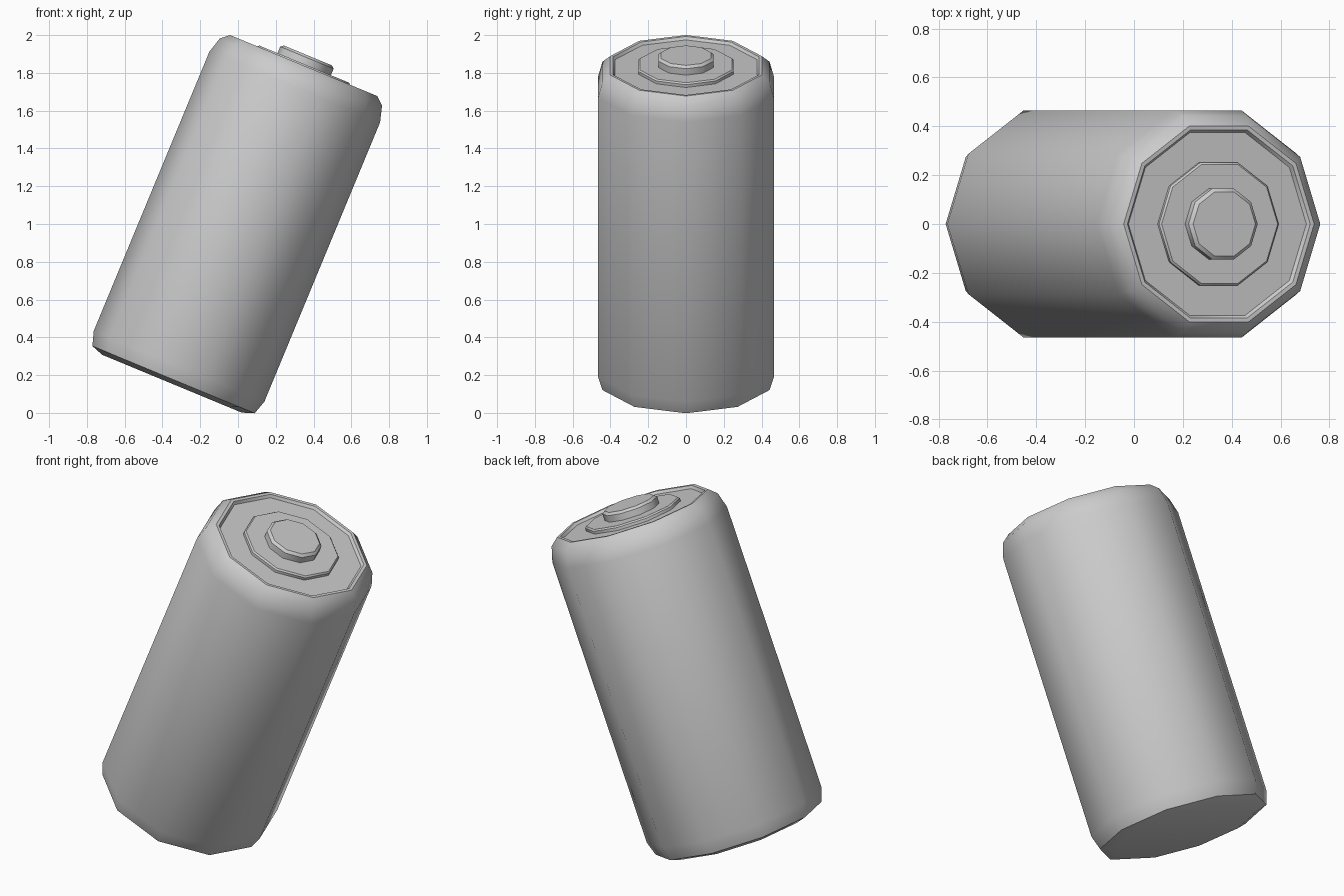
import bpy, bmesh
from math import cos, sin, pi, radians
from mathutils import Matrix

if "Cube" in bpy.data.objects:
    bpy.data.objects.remove(bpy.data.objects["Cube"])

SIDES = 10
# lean to the right, centred at height 1
TILT = Matrix.Translation((0, 0, 1)) @ Matrix.Rotation(radians(22.5), 4, 'Y')


def lathe(name, profile):
    """Spin (radius, height) points, listed bottom to top, into a ten-sided solid."""
    bm = bmesh.new()
    rings = [[bm.verts.new((r * cos(2 * pi * i / SIDES), r * sin(2 * pi * i / SIDES), h))
              for i in range(SIDES)] for r, h in profile]
    for a, b in zip(rings, rings[1:]):
        for i in range(SIDES):
            j = (i + 1) % SIDES
            bm.faces.new((a[i], a[j], b[j], b[i]))
    bm.faces.new(rings[0][::-1])
    bm.faces.new(rings[-1])
    bm.transform(TILT)
    bm.normal_update()
    me = bpy.data.meshes.new(name)
    bm.to_mesh(me)
    bm.free()
    ob = bpy.data.objects.new(name, me)
    bpy.context.collection.objects.link(ob)
    bpy.ops.object.select_all(action='DESELECT')
    ob.select_set(True)
    bpy.context.view_layer.objects.active = ob
    bpy.ops.object.shade_smooth_by_angle(angle=radians(40))
    return ob


# casing with chamfered ends and a recessed top
lathe("casing", [(0.40, -0.915), (0.465, -0.892), (0.489, -0.815),
                 (0.489, 0.785), (0.465, 0.87), (0.422, 0.908),
                 (0.405, 0.907), (0.394, 0.892)])

# raised disc around the terminal
lathe("terminal_plate", [(0.265, 0.885), (0.265, 0.908), (0.257, 0.916)])

# terminal button
lathe("terminal_button", [(0.153, 0.91), (0.153, 0.953), (0.138, 0.966)])
